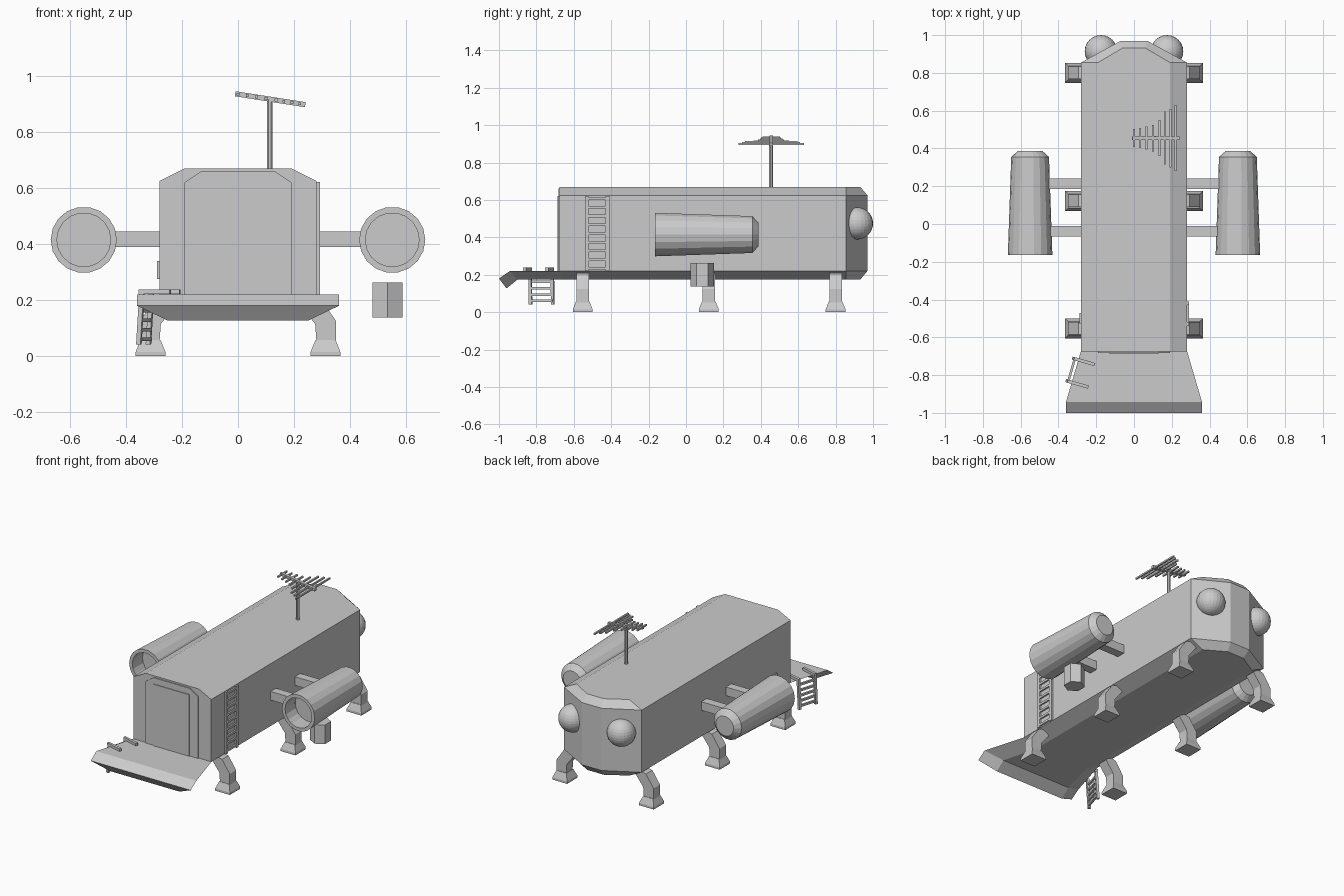
import bpy, math
from mathutils import Vector

if "Cube" in bpy.data.objects:
    bpy.data.objects.remove(bpy.data.objects["Cube"])


def mesh(name, verts, faces):
    me = bpy.data.meshes.new(name)
    me.from_pydata([tuple(v) for v in verts], [], faces)
    me.update()
    ob = bpy.data.objects.new(name, me)
    bpy.context.collection.objects.link(ob)
    return ob


def loft(name, rings, caps=True):
    """Skin a list of equally long closed rings."""
    n = len(rings[0])
    verts = [p for r in rings for p in r]
    faces = [(k * n + i, k * n + (i + 1) % n, (k + 1) * n + (i + 1) % n, (k + 1) * n + i)
             for k in range(len(rings) - 1) for i in range(n)]
    if caps:
        faces += [tuple(range(n))[::-1], tuple(range(len(verts) - n, len(verts)))]
    ob = mesh(name, verts, faces)
    import bmesh
    bm = bmesh.new()
    bm.from_mesh(ob.data)
    bmesh.ops.recalc_face_normals(bm, faces=bm.faces)
    bm.to_mesh(ob.data)
    bm.free()
    return ob


def box(name, x0, x1, y0, y1, z0, z1):
    ring = lambda z: [(x0, y0, z), (x1, y0, z), (x1, y1, z), (x0, y1, z)]
    return loft(name, [ring(z0), ring(z1)])


def bar(name, a, b, w, sides=4):
    """Straight bar of thickness w between two points."""
    a, b = Vector(a), Vector(b)
    q = (b - a).to_track_quat('Z', 'Y')
    r = w / 2 / math.cos(math.pi / sides)
    off = [q @ Vector((r * math.cos(t), r * math.sin(t), 0))
           for t in [(i + .5) * 2 * math.pi / sides for i in range(sides)]]
    return loft(name, [[a + o for o in off], [b + o for o in off]])


def slab(name, profile, y0, y1):
    """Extrude an xz profile along y."""
    return loft(name, [[(x, y, z) for x, z in profile] for y in (y0, y1)])


# Hull with chamfered roof, belly and angled rear
def hull_ring(half, z):
    return [(x, y, z) for x, y in half] + [(-x, y, z) for x, y in reversed(half)]


outer = [(.28, -.675), (.28, .855), (.07, .97)]
inner = [(.19, -.675), (.19, .855), (.06, .932)]
loft("hull", [hull_ring(inner, .175), hull_ring(outer, .22),
              hull_ring(outer, .625), hull_ring(inner, .67)])

# Front deck with drooping lip: (top half-width, y, z), (bottom half-width, y, z)
deck = [((.28, -.67, .22), (.19, -.67, .175)),
        ((.36, -.942, .22), (.25, -.90, .175)),
        ((.36, -1.0, .18), (.25, -.96, .127))]
loft("front_deck", [[(-t[0], t[1], t[2]), t, b, (-b[0], b[1], b[2])] for t, b in deck])

# Door surround and door
slab("door_frame", [(-.19, .22), (.19, .22), (.19, .62), (.13, .66), (-.13, .66), (-.19, .62)],
     -.682, -.67)
slab("door", [(-.13, .22), (.13, .22), (.13, .62), (-.13, .62)], -.687, -.67)

# Rear domes
for s in (-1, 1):
    bpy.ops.mesh.primitive_uv_sphere_add(segments=24, ring_count=16, radius=.086,
                                         location=(s * .175, .914, .475))
    bpy.context.object.name = "rear_dome"

for s in (-1, 1):
    # Bent legs and flared feet
    leg = [(.22, .185), (.275, .115), (.28, .05), (.35, .05), (.35, .125), (.295, .205), (.25, .215)]
    for y in (-.552, .122, .80):
        slab("leg", [(s * x, z) for x, z in leg], y - .033, y + .033)
        rings = []
        for hx, hy, z in ((.053, .053, 0), (.053, .053, .015), (.036, .036, .058)):
            cx = s * .312
            rings.append([(cx - hx, y - hy, z), (cx + hx, y - hy, z),
                          (cx + hx, y + hy, z), (cx - hx, y + hy, z)])
        loft("foot", rings)
    # Side pods, open at the front
    prof = [(0.001, -.06), (.096, -.06), (.096, -.165), (.118, -.165),
            (.1, .355), (.064, .387), (.001, .387)]
    N = 18
    loft("side_pod", [[(s * .55 + r * math.cos(2 * math.pi * i / N), y,
                        .415 + r * math.sin(2 * math.pi * i / N)) for i in range(N)]
                      for r, y in prof])
    # Pod struts
    for y in (.213, -.038):
        box("pod_strut", *sorted((s * .26, s * .455)), y - .028, y + .028, .389, .445)

# Hexagonal canister below the right pod
bpy.ops.mesh.primitive_cylinder_add(vertices=6, radius=.062, depth=.124, location=(.533, .087, .2))
bpy.context.object.name = "canister"

# Wall ladder on the right side
for y in (-.53, -.42):
    box("wall_ladder_rail", .278, .292, y - .01, y + .01, .22, .622)
for i in range(9):
    z = .235 + i * .0465
    box("wall_ladder_rung", .278, .29, -.53, -.42, z - .007, z + .007)

# Small wall box on the left side
box("wall_box", -.288, -.275, -.53, -.47, .275, .34)

# Hook-on ladder at the left edge of the deck
base = Vector((-.325, -.775, 0))
along, inward, up = Vector((.275, .96, 0)), Vector((.96, -.275, 0)), Vector((0, 0, 1))
point = lambda u, v, z: base + along * u + inward * v + up * z
for u in (-.062, .062):
    bar("deck_ladder_rail", point(u, 0, .235), point(u, -.012, .042), .016)
    bar("deck_ladder_hook", point(u, -.01, .23), point(u, .105, .23), .017)
for z in (.06, .094, .128, .162, .2):
    bar("deck_ladder_rung", point(-.062, -.006, z), point(.062, -.006, z), .013)

# Roof antenna: mast, tilted boom and graded crossbars
bar("antenna_mast", (.113, .455, .66), (.113, .455, .915), .02, 8)
bar("antenna_boom", (-.01, .455, .936), (.24, .455, .897), .018)
for x, half in ((0, .047), (.033, .053), (.066, .06), (.1, .07),
                (.135, .095), (.163, .14), (.193, .155), (.22, .175)):
    z = .936 - (x + .01) * .156
    bar("antenna_crossbar", (x, .455 - half, z), (x, .455 + half, z), .01)
